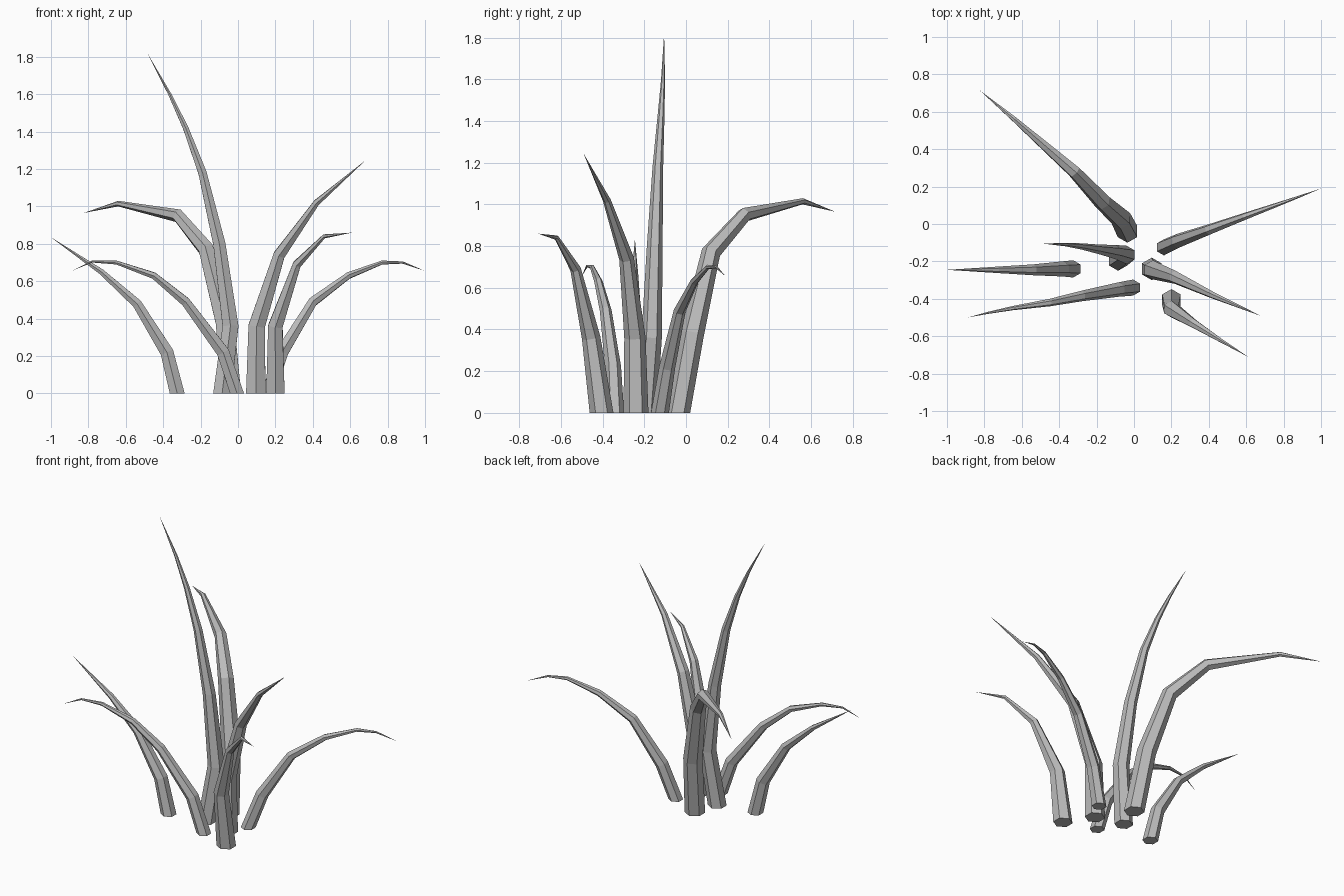
import bpy, bmesh, math
from mathutils import Vector

cube = bpy.data.objects.get("Cube")
if cube:
    bpy.data.objects.remove(cube)

grey = bpy.data.materials.new("leaf_grey")
grey.use_nodes = True
tint = (0.5, 0.5, 0.5, 1)
grey.diffuse_color = tint
grey.node_tree.nodes["Principled BSDF"].inputs["Base Color"].default_value = tint

SIDES = 6


def make_blade(name, radius, path, taper=1.35):
    """Six-sided stalk swept along a path and tapering to a point."""
    pts = [Vector(p) for p in path]
    dist = [0.0]
    for a, b in zip(pts, pts[1:]):
        dist.append(dist[-1] + (b - a).length)
    across = Vector((0, 1, 0))
    bm = bmesh.new()
    rings = []
    for i, p in enumerate(pts[:-1]):
        if i == 0:
            along = Vector((0, 0, 1))  # flat cut on the ground
        else:
            along = (p - pts[i - 1]).normalized() + (pts[i + 1] - p).normalized()
        along.normalize()
        # carry the cross-section along without twisting it
        across = (across - along * across.dot(along)).normalized()
        up = along.cross(across)
        r = radius * (1 - (dist[i] / dist[-1]) ** taper)
        angles = [math.tau * k / SIDES for k in range(SIDES)]
        rings.append([bm.verts.new(p + r * (across * math.cos(a) + up * math.sin(a)))
                      for a in angles])
    tip = bm.verts.new(pts[-1])
    bm.faces.new(rings[0][::-1])
    for k in range(SIDES):
        n = (k + 1) % SIDES
        for low, high in zip(rings, rings[1:]):
            bm.faces.new((low[k], low[n], high[n], high[k]))
        bm.faces.new((rings[-1][k], rings[-1][n], tip))
    bmesh.ops.recalc_face_normals(bm, faces=bm.faces)
    mesh = bpy.data.meshes.new(name)
    bm.to_mesh(mesh)
    bm.free()
    mesh.materials.append(grey)
    bpy.context.collection.objects.link(bpy.data.objects.new(name, mesh))


# Tall centre blade
make_blade("tall_blade", 0.055, [
    (-0.085, -0.195, 0), (-0.04, -0.165, 0.36), (-0.1, -0.15, 0.8), (-0.19, -0.135, 1.18),
    (-0.28, -0.12, 1.42), (-0.365, -0.11, 1.6), (-0.485, -0.105, 1.82)])
# Arching blade at the back
make_blade("back_blade", 0.06, [
    (-0.035, -0.04, 0), (-0.07, 0.03, 0.38), (-0.17, 0.12, 0.77), (-0.32, 0.28, 0.95),
    (-0.64, 0.56, 1.015), (-0.825, 0.715, 0.965)], taper=1.9)
# Blades on the right-hand side of the plant
make_blade("right_blade", 0.046, [
    (-0.325, -0.24, 0), (-0.38, -0.24, 0.22), (-0.54, -0.245, 0.48),
    (-0.73, -0.245, 0.65), (-1, -0.245, 0.835)])
make_blade("front_right_blade", 0.043, [
    (-0.005, -0.34, 0), (-0.08, -0.35, 0.22), (-0.28, -0.385, 0.49), (-0.45, -0.42, 0.63),
    (-0.65, -0.45, 0.7), (-0.78, -0.475, 0.705), (-0.89, -0.5, 0.655)])
# Blades on the left-hand side of the plant
make_blade("back_left_blade", 0.043, [
    (0.16, -0.125, 0), (0.235, -0.09, 0.22), (0.4, -0.03, 0.49), (0.59, 0.04, 0.63),
    (0.77, 0.105, 0.7), (0.88, 0.145, 0.7), (1, 0.19, 0.655)])
make_blade("upright_left_blade", 0.06, [
    (0.095, -0.24, 0), (0.1, -0.245, 0.36), (0.22, -0.285, 0.74),
    (0.42, -0.38, 1.02), (0.68, -0.492, 1.245)])
make_blade("front_left_blade", 0.057, [
    (0.2, -0.405, 0), (0.2, -0.455, 0.36), (0.315, -0.53, 0.69),
    (0.46, -0.62, 0.84), (0.61, -0.71, 0.86)])
